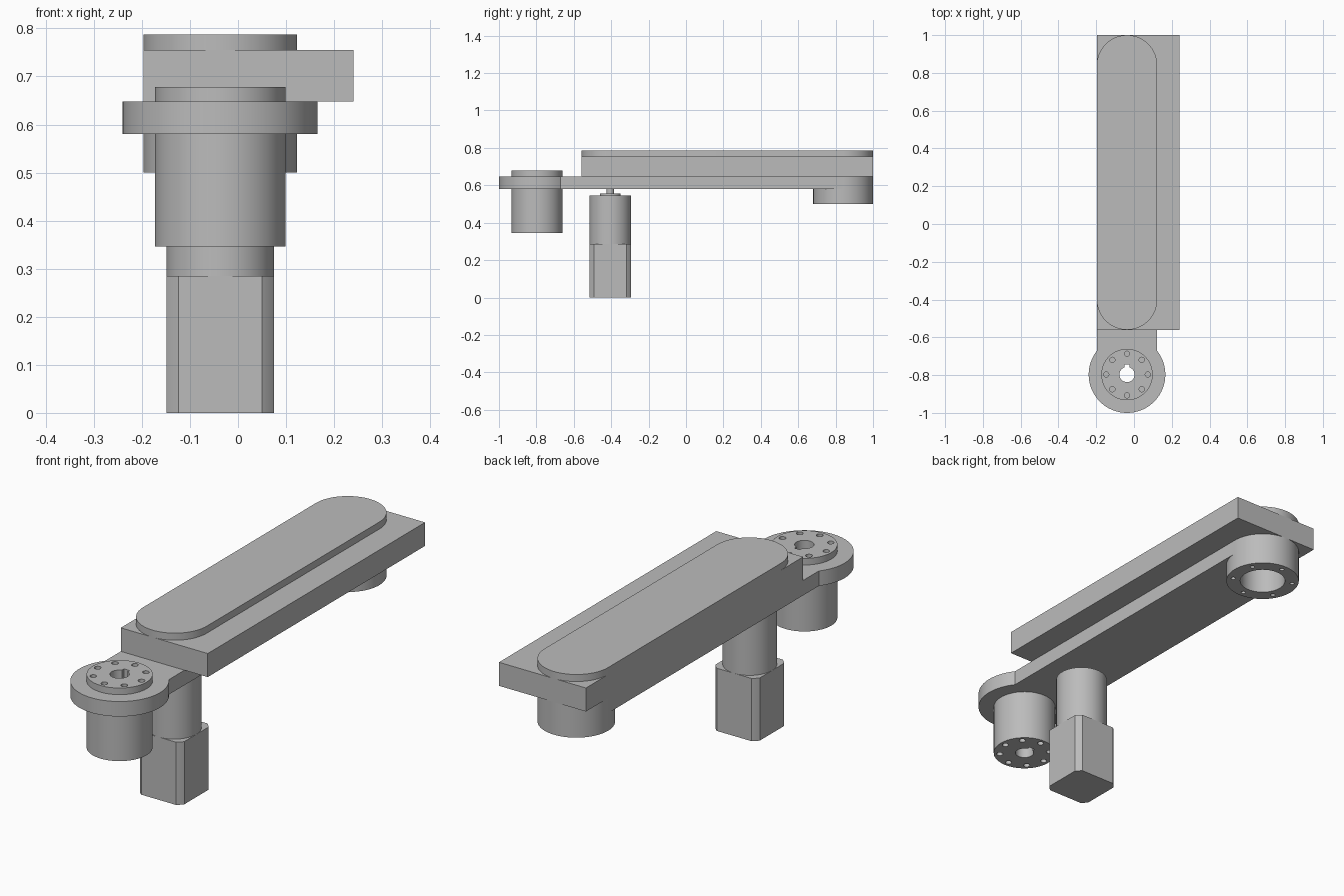
import bpy
import bmesh
from math import sin, cos, pi, asin, acos, sqrt

cube = bpy.data.objects.get("Cube")
if cube:
    bpy.data.objects.remove(cube)

grey = bpy.data.materials.new("machined grey")
grey.use_nodes = True
grey.diffuse_color = (0.5, 0.5, 0.5, 1)
grey.node_tree.nodes["Principled BSDF"].inputs["Base Color"].default_value = grey.diffuse_color

AXIS_X = -0.037      # shared centre line of arm, hub, motor and boss
HUB_Y, MOTOR_Y, BOSS_Y = -0.797, -0.405, 0.84
ARM_R = 0.16


def arc(cx, cy, r, start=0, end=2 * pi, steps=64):
    """Points along an arc; a full circle leaves out the repeated end."""
    count = steps if end - start > 2 * pi - 0.001 else steps + 1
    return [(cx + r * cos(start + (end - start) * i / steps),
             cy + r * sin(start + (end - start) * i / steps)) for i in range(count)]


def prisms(name, parts):
    """One object made of upright prisms, each given as (outline, z0, z1)."""
    bm = bmesh.new()
    for outline, z0, z1 in parts:
        low = [bm.verts.new((x, y, z0)) for x, y in outline]
        high = [bm.verts.new((x, y, z1)) for x, y in outline]
        bm.faces.new(low[::-1])
        bm.faces.new(high)
        for i in range(len(low)):
            j = (i + 1) % len(low)
            bm.faces.new((low[i], low[j], high[j], high[i]))
    mesh = bpy.data.meshes.new(name)
    bm.to_mesh(mesh)
    bm.free()
    mesh.materials.append(grey)
    obj = bpy.data.objects.new(name, mesh)
    bpy.context.collection.objects.link(obj)
    return obj


def activate(obj):
    bpy.ops.object.select_all(action='DESELECT')
    obj.select_set(True)
    bpy.context.view_layer.objects.active = obj


def cut(obj, parts):
    cutter = prisms("cutter", parts)
    cutter.hide_render = True
    mod = obj.modifiers.new("cut", 'BOOLEAN')
    mod.operation = 'DIFFERENCE'
    mod.solver = 'EXACT'
    mod.object = cutter
    activate(obj)
    bpy.ops.object.modifier_apply(modifier=mod.name)
    bpy.data.objects.remove(cutter)


def smooth(obj):
    activate(obj)
    bpy.ops.object.shade_smooth_by_angle(angle=pi / 6)


def bolt_ring(cy, ring_r, hole_r, count, z0, z1, turn=0):
    return [(arc(AXIS_X + ring_r * cos(turn + 2 * pi * i / count),
                 cy + ring_r * sin(turn + 2 * pi * i / count), hole_r, steps=16), z0, z1)
            for i in range(count)]


# Arm plate: large round front end, narrower neck, round back end
FLANGE_R = 0.203
neck = acos(ARM_R / FLANGE_R)
outline = arc(AXIS_X, HUB_Y, FLANGE_R, pi - neck, 2 * pi + neck)
outline += arc(AXIS_X, BOSS_Y, ARM_R, 0, pi, 40)
arm = prisms("arm_plate", [(outline, 0.58, 0.648)])
cut(arm, [(arc(AXIS_X, HUB_Y, 0.13), 0.5, 0.7),
          (arc(AXIS_X, BOSS_Y, 0.099), 0.5, 0.7)])
smooth(arm)

# Front hub with keyed bore and bolt holes on both ends
hub = prisms("front_hub", [(arc(AXIS_X, HUB_Y, 0.136), 0.346, 0.678)])
BORE_R, KEY_HALF, KEY_TOP = 0.04, 0.014, 0.052
key = asin(KEY_HALF / BORE_R)
bore = arc(AXIS_X, HUB_Y, BORE_R, pi / 2 + key, 2.5 * pi - key, 40)
bore += [(AXIS_X + KEY_HALF, HUB_Y + KEY_TOP), (AXIS_X - KEY_HALF, HUB_Y + KEY_TOP)]
cut(hub, [(bore, 0.3, 0.72)]
    + bolt_ring(HUB_Y, 0.11, 0.014, 8, 0.6, 0.72)
    + bolt_ring(HUB_Y, 0.11, 0.014, 8, 0.3, 0.42))
smooth(hub)

# Rear boss with wide bore and bolt holes underneath
boss = prisms("rear_boss", [(arc(AXIS_X, BOSS_Y, ARM_R, steps=80), 0.5, 0.58)])
cut(boss, [(arc(AXIS_X, BOSS_Y, 0.099), 0.4, 0.62)]
    + bolt_ring(BOSS_Y, 0.132, 0.01, 6, 0.45, 0.55, pi / 6))
smooth(boss)

# Cover box and raised stadium lid
prisms("cover_box", [([(-0.197, -0.56), (0.24, -0.56), (0.24, 1), (-0.197, 1)], 0.648, 0.755)])
lid_outline = arc(AXIS_X, -0.4, ARM_R, pi, 2 * pi, 40) + arc(AXIS_X, BOSS_Y, ARM_R, 0, pi, 40)
smooth(prisms("cover_lid", [(lid_outline, 0.755, 0.787)]))

# Motor: square base with turned corners, round body, collar and shaft
HALF, CORNER_R = 0.112, 0.142
edge = acos(HALF / CORNER_R)
base_outline = []
for q in range(4):
    base_outline += arc(AXIS_X, MOTOR_Y, CORNER_R, q * pi / 2 + edge, (q + 1) * pi / 2 - edge, 6)
smooth(prisms("motor_base", [(base_outline, 0, 0.285)]))
for name, radius, z0, z1 in (("motor_body", HALF, 0.285, 0.545),
                             ("motor_collar", 0.056, 0.545, 0.556),
                             ("motor_shaft", 0.02, 0.556, 0.585)):
    smooth(prisms(name, [(arc(AXIS_X, MOTOR_Y, radius), z0, z1)]))
